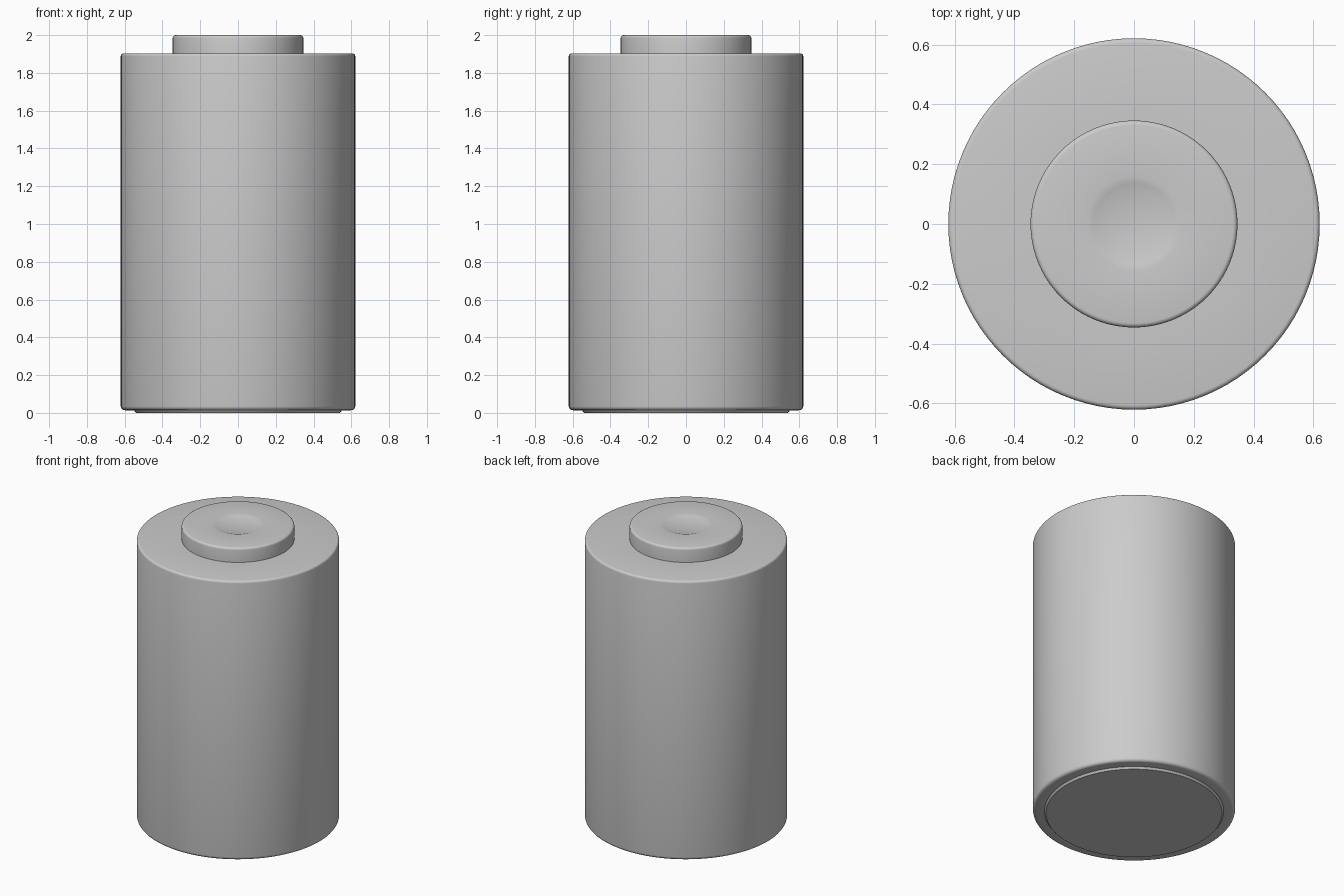
import bpy, bmesh
from math import sin, cos, pi

if "Cube" in bpy.data.objects:
    bpy.data.objects.remove(bpy.data.objects["Cube"])

SEG = 96


def arc(cx, cz, r, a0, a1, n=4):
    """Profile points along a corner fillet, angles in quarter turns."""
    return [(cx + r * cos((a0 + (a1 - a0) * i / n) * pi / 2),
             cz + r * sin((a0 + (a1 - a0) * i / n) * pi / 2)) for i in range(n + 1)]


def lathe(name, profile):
    """Revolve an (r, z) profile about z and close both ends with flat discs."""
    bm = bmesh.new()
    rings = [[bm.verts.new((r * cos(2 * pi * i / SEG), r * sin(2 * pi * i / SEG), z))
              for i in range(SEG)] for r, z in profile]
    for a, b in zip(rings, rings[1:]):
        for i in range(SEG):
            j = (i + 1) % SEG
            bm.faces.new((a[i], a[j], b[j], b[i]))
    bm.faces.new(rings[0][::-1])
    bm.faces.new(rings[-1])
    bmesh.ops.recalc_face_normals(bm, faces=bm.faces)
    mesh = bpy.data.meshes.new(name)
    bm.to_mesh(mesh)
    bm.free()
    ob = bpy.data.objects.new(name, mesh)
    bpy.context.collection.objects.link(ob)
    bpy.context.view_layer.objects.active = ob
    ob.select_set(True)
    bpy.ops.object.shade_smooth_by_angle(angle=0.5)
    ob.select_set(False)
    return ob


# Cylindrical can with rounded rims and a slightly raised base disc
lathe("battery_body",
      [(0.54, 0.0), (0.55, 0.013)]
      + arc(0.60, 0.035, 0.021, -1, 0)
      + arc(0.606, 1.888, 0.015, 0, 1)
      + [(0.34, 1.903)])

# Raised contact with a shallow central dimple
lathe("positive_terminal",
      [(0.346, 1.895)]
      + arc(0.331, 1.985, 0.015, 0, 1)
      + [(0.16, 2.0), (0.135, 1.997), (0.116, 1.99)])
